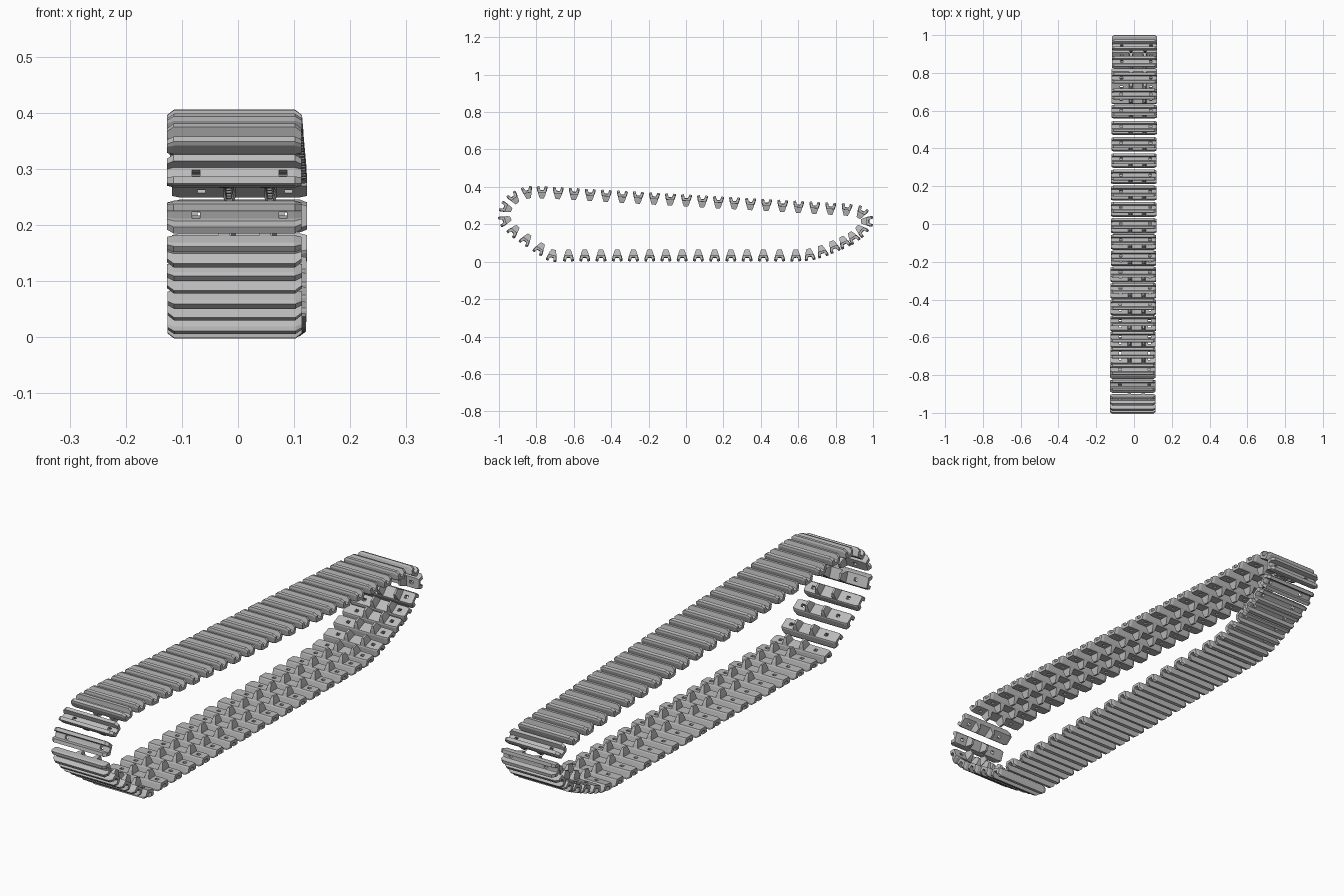
import bpy
import bmesh
from mathutils import Matrix, Vector

cube = bpy.data.objects.get("Cube")
if cube:
    bpy.data.objects.remove(cube)

steel = bpy.data.materials.new("track_grey")
steel.use_nodes = True
GREY = (0.5, 0.5, 0.5, 1)
steel.diffuse_color = GREY
steel.node_tree.nodes["Principled BSDF"].inputs["Base Color"].default_value = GREY

HALF = 0.12
HOLES = (-0.068, 0.087)
HOLE_HALF = 0.007
HORNS = (-0.018, 0.055)

# half cross-section of a shoe: along the run, outward; starts in the groove
SIDE = [(0.006, 0.012), (0.010, 0.013), (0.015, 0.032), (0.028, 0.030),
        (0.029, 0.022), (0.024, 0.002), (0.021, -0.003), (0.006, -0.003)]
PROFILE = SIDE + [(-u, v) for u, v in reversed(SIDE)]
FLOOR = len(PROFILE) - 1          # groove floor strip
INNER = len(SIDE) - 1             # inner face strip


def add_horn(bm, x):
    """Tapered guide tooth on the inner face."""
    rings = []
    for v, hx, hu in ((-0.001, 0.011, 0.022), (-0.016, 0.008, 0.018),
                      (-0.033, 0.004, 0.011)):
        rings.append([bm.verts.new((x + sx * hx, su * hu, v))
                      for sx, su in ((-1, -1), (1, -1), (1, 1), (-1, 1))])
    for a, b in zip(rings, rings[1:]):
        for i in range(4):
            j = (i + 1) % 4
            bm.faces.new((a[i], a[j], b[j], b[i]))
    bm.faces.new(rings[0])
    bm.faces.new(rings[-1])


def build_link():
    bm = bmesh.new()
    # stations across the width; the ends are chamfered inwards
    stations = [(-HALF, 0.84, 0.72), (0.012 - HALF, 1, 1)]
    for x in HOLES:
        stations += [(x - HOLE_HALF, 1, 1), (x + HOLE_HALF, 1, 1)]
    stations += [(HALF - 0.012, 1, 1), (HALF, 0.84, 0.72)]
    rings = [[bm.verts.new((x, u * su, v * sv)) for u, v in PROFILE]
             for x, su, sv in stations]
    n = len(PROFILE)
    for k, (a, b) in enumerate(zip(rings, rings[1:])):
        pierced = k in (2, 4)
        for i in range(n):
            j = (i + 1) % n
            if not (pierced and i in (FLOOR, INNER)):
                bm.faces.new((a[i], a[j], b[j], b[i]))
        if pierced:
            # walls of the square opening
            c = [0, INNER, INNER + 1, FLOOR]
            bm.faces.new([a[i] for i in c])
            bm.faces.new([b[i] for i in c])
            bm.faces.new((a[0], a[INNER], b[INNER], b[0]))
            bm.faces.new((a[FLOOR], a[INNER + 1], b[INNER + 1], b[FLOOR]))
    bm.faces.new(rings[0])
    bm.faces.new(rings[-1])
    for x in HORNS:
        add_horn(bm, x)
    bmesh.ops.recalc_face_normals(bm, faces=bm.faces)
    mesh = bpy.data.meshes.new("track_link")
    bm.to_mesh(mesh)
    bm.free()
    mesh.materials.append(steel)
    return mesh


# link centres around the loop: sloping top run, rear curve, flat base, front curve
path = [(-0.77 + 0.0857 * i, 0.372 - 0.0049 * i) for i in range(20)]
path += [(0.938, 0.262), (0.968, 0.216), (0.937, 0.167), (0.893, 0.130),
         (0.845, 0.104), (0.790, 0.080), (0.727, 0.055), (0.660, 0.037)]
path += [(0.587 - 0.0868 * i, 0.033) for i in range(16)]
path += [(-0.782, 0.070), (-0.855, 0.118), (-0.920, 0.165), (-0.968, 0.221),
         (-0.963, 0.288), (-0.920, 0.340), (-0.848, 0.370)]

link = build_link()
for i, (y, z) in enumerate(path):
    (y0, z0), (y1, z1) = path[i - 1], path[(i + 1) % len(path)]
    along = Vector((0, y1 - y0, z1 - z0)).normalized()
    outward = Vector((0, -along.z, along.y))
    rot = Matrix((Vector((1, 0, 0)), along, outward)).transposed().to_4x4()
    shoe = bpy.data.objects.new(f"track_link_{i + 1:02d}", link)
    shoe.matrix_world = Matrix.Translation((0.005 * y - 0.002, y, z)) @ rot
    bpy.context.collection.objects.link(shoe)
